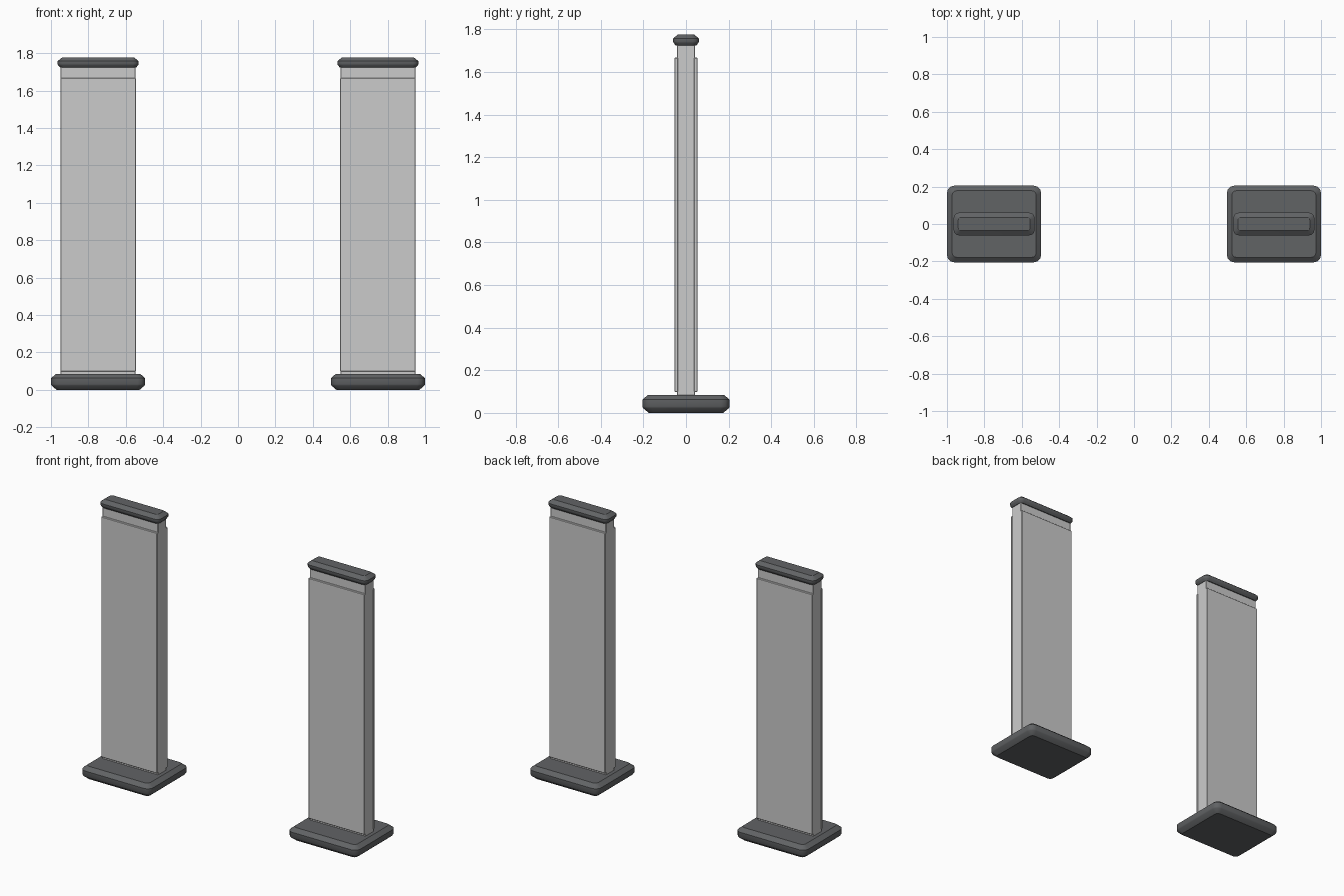
import bpy, bmesh
from math import pi, cos, sin, radians

if "Cube" in bpy.data.objects:
    bpy.data.objects.remove(bpy.data.objects["Cube"])

dark = bpy.data.materials.new("dark_grey")
dark.diffuse_color = (0.12, 0.125, 0.13, 1)
dark.use_nodes = True
dark.node_tree.nodes["Principled BSDF"].inputs["Base Color"].default_value = dark.diffuse_color


def ring(bm, cx, hx, hy, r, z, seg=3):
    """Rounded rectangle of vertices at height z."""
    verts = []
    for k, (sx, sy) in enumerate([(1, 1), (-1, 1), (-1, -1), (1, -1)]):
        for i in range(seg + 1):
            a = (k + i / seg) * pi / 2
            verts.append(bm.verts.new((cx + sx * (hx - r) + r * cos(a),
                                       sy * (hy - r) + r * sin(a), z)))
    return verts


def slab(name, cx, hx, hy, r, layers):
    """Chamfered slab lofted through (z, inset) layers."""
    bm = bmesh.new()
    rings = [ring(bm, cx, hx - d, hy - d, max(r - d * 0.6, 0.008), z) for z, d in layers]
    for a, b in zip(rings, rings[1:]):
        for i in range(len(a)):
            j = (i + 1) % len(a)
            bm.faces.new((a[i], a[j], b[j], b[i]))
    bm.faces.new(rings[0][::-1])
    bm.faces.new(rings[-1])
    ob = finish(name, bm)
    ob.data.materials.append(dark)
    bpy.context.view_layer.objects.active = ob
    ob.select_set(True)
    bpy.ops.object.shade_smooth_by_angle(angle=radians(32))
    ob.select_set(False)


def box(name, lo, hi, bevel):
    """Box between two corners with a small chamfer."""
    bm = bmesh.new()
    bmesh.ops.create_cube(bm, size=1)
    for v in bm.verts:
        v.co = [(l + h) / 2 + c * (h - l) for l, h, c in zip(lo, hi, v.co)]
    bmesh.ops.bevel(bm, geom=bm.edges[:], offset=bevel, segments=1, affect='EDGES')
    finish(name, bm)


def finish(name, bm):
    bmesh.ops.recalc_face_normals(bm, faces=bm.faces[:])
    me = bpy.data.meshes.new(name)
    bm.to_mesh(me)
    bm.free()
    ob = bpy.data.objects.new(name, me)
    bpy.context.collection.objects.link(ob)
    return ob


for side, cx in (("left", -0.748), ("right", 0.748)):
    # foot plate
    slab(side + "_base", cx, 0.252, 0.205, 0.04,
         [(0, 0.03), (0.022, 0.004), (0.03, 0), (0.062, 0), (0.085, 0.027)])
    # inner core of the pillar
    box(side + "_core", (cx - 0.201, -0.042, 0.075), (cx + 0.201, 0.042, 1.735), 0.003)
    # front and back cover panels
    for face, s in (("front", -1), ("back", 1)):
        y = sorted((s * 0.036, s * 0.054))
        box(f"{side}_{face}_panel", (cx - 0.202, y[0], 0.098), (cx + 0.202, y[1], 1.667), 0.003)
    # top cap
    slab(side + "_cap", cx, 0.217, 0.061, 0.03,
         [(1.724, 0.013), (1.736, 0.003), (1.742, 0), (1.757, 0), (1.777, 0.025)])
